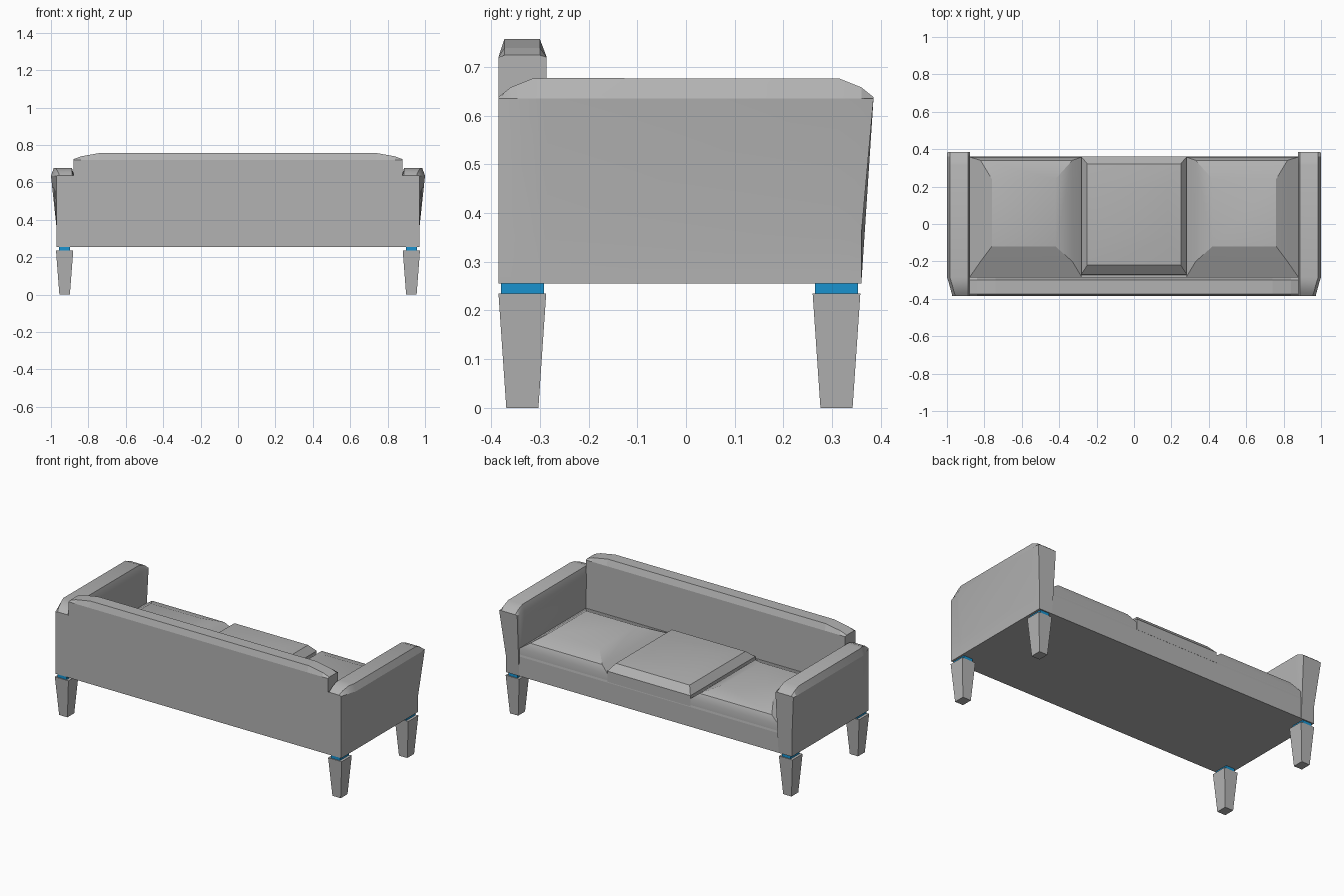
import bpy, bmesh, math

if "Cube" in bpy.data.objects:
    bpy.data.objects.remove(bpy.data.objects["Cube"], do_unlink=True)


def material(name, color):
    m = bpy.data.materials.new(name)
    m.use_nodes = True
    m.diffuse_color = color
    m.node_tree.nodes["Principled BSDF"].inputs["Base Color"].default_value = color
    return m


GREY = material("light grey", (0.45, 0.45, 0.45, 1))
BLUE = material("bright blue", (0.01, 0.29, 0.62, 1))


def loft(name, rings, mat, smooth=False):
    """Skin a list of equal-length point rings and cap both ends."""
    bm = bmesh.new()
    loops = [[bm.verts.new(p) for p in ring] for ring in rings]
    n = len(loops[0])
    for a, b in zip(loops, loops[1:]):
        for i in range(n):
            j = (i + 1) % n
            bm.faces.new((a[i], a[j], b[j], b[i]))
    bm.faces.new(loops[0])
    bm.faces.new(loops[-1])
    bmesh.ops.recalc_face_normals(bm, faces=bm.faces)
    mesh = bpy.data.meshes.new(name)
    bm.to_mesh(mesh)
    bm.free()
    mesh.materials.append(mat)
    obj = bpy.data.objects.new(name, mesh)
    bpy.context.collection.objects.link(obj)
    if smooth:
        bpy.ops.object.select_all(action='DESELECT')
        obj.select_set(True)
        bpy.context.view_layer.objects.active = obj
        bpy.ops.object.shade_smooth_by_angle(angle=math.radians(25))
    return obj


def rect(x0, x1, y0, y1, z):
    return [(x0, y0, z), (x1, y0, z), (x1, y1, z), (x0, y1, z)]


def centred(cx, cy, w, d, z):
    return rect(cx - w / 2, cx + w / 2, cy - d / 2, cy + d / 2, z)


def flip(ring, s):
    return [(s * x, y, z) for x, y, z in ring]


# Seat base, with a slightly raked upper front
loft("seat_base", [rect(-.9, .9, -.3, .36, .255),
                   rect(-.9, .9, -.3, .36, .375),
                   rect(-.9, .9, -.3, .352, .425)], GREY)

# Backrest with bevelled top that drops toward the ends
back = [(-.385, .255), (-.385, .72), (-.373, .757), (-.3, .757), (-.286, .72), (-.286, .255)]
ends = [(-.88, .724), (-.84, .739), (-.74, .757)]
ends += [(-x, z) for x, z in reversed(ends)]
loft("backrest", [[(x, y, min(z, cap)) for y, z in back] for x, cap in ends], GREY)


# Flared arms: y at the top, y at the foot, outer x, top z
def arm_section(y, y_low, outer, top):
    return [(.88, y_low, .255), (.97, y_low, .255), (.97, y_low, .357),
            (outer, y, .635), (outer - .015, y, top),
            (.888, y, top), (.876, y, .635)]


ARM = [(-.385, -.385, .97, .638), (-.36, -.36, .978, .658), (-.315, -.315, .99, .676),
       (-.285, -.285, 1, .677), (.315, .31, 1, .676), (.36, .335, 1, .658),
       (.385, .36, .998, .638)]

# Side cushions: rim, shoulder and raised crown
SIDE = [rect(.28, .878, -.283, .358, .38), rect(.28, .878, -.283, .358, .425),
        rect(.33, .82, -.2, .34, .465), rect(.42, .76, -.12, .24, .503)]

for s, side in ((1, "left"), (-1, "right")):
    loft(side + "_arm", [flip(arm_section(*a), s) for a in ARM], GREY, True)
    loft(side + "_cushion", [flip(r, s) for r in SIDE], GREY, True)

    # Tapered legs with blue collars
    for cy, end in ((-.336, "front"), (.309, "back")):
        cx = s * .927
        loft(f"{end}_{side}_leg", [centred(cx, cy, .056, .066, 0),
                                   centred(cx, cy, .092, .098, .235)], GREY)
        loft(f"{end}_{side}_collar", [centred(cx, cy, .06, .088, .234),
                                      centred(cx, cy, .06, .088, .257)], BLUE)

# Middle cushion
loft("middle_cushion", [rect(-.282, .282, -.283, .36, .38),
                        rect(-.282, .282, -.27, .36, .445),
                        rect(-.25, .25, -.22, .322, .487),
                        rect(-.18, .18, -.07, .2, .503)], GREY, True)
